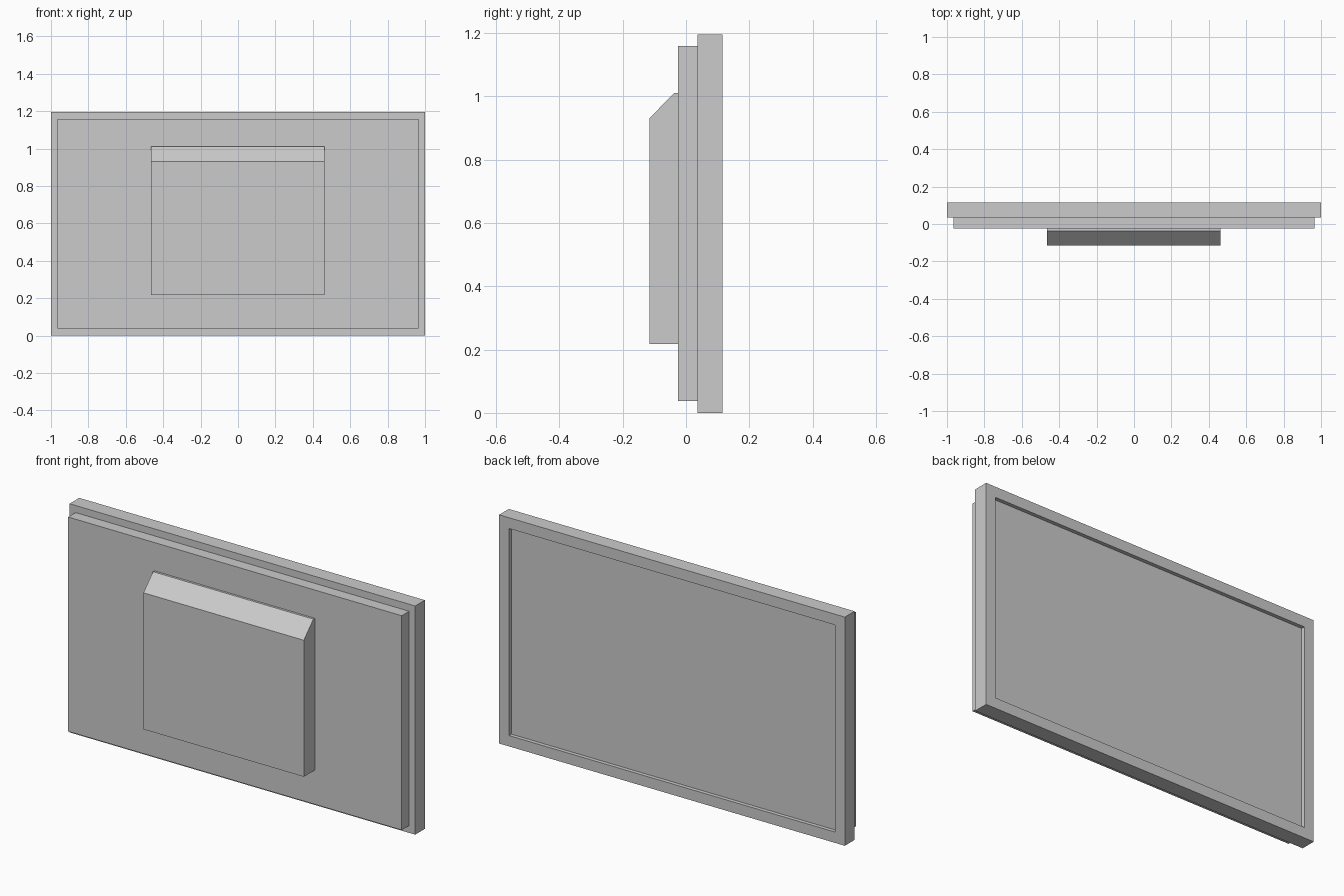
import bpy
import bmesh
from mathutils import Vector

cube = bpy.data.objects.get("Cube")
if cube:
    bpy.data.objects.remove(cube, do_unlink=True)

grey = bpy.data.materials.new("plain_grey")
grey.use_nodes = True
colour = (0.6, 0.6, 0.6, 1)
grey.diffuse_color = colour
grey.node_tree.nodes["Principled BSDF"].inputs["Base Color"].default_value = colour


def extrude_profile(bm, profile, x0, x1):
    """Sweep a closed (y, z) outline from x0 to x1."""
    face = bm.faces.new([bm.verts.new((x0, y, z)) for y, z in profile])
    swept = bmesh.ops.extrude_face_region(bm, geom=[face])
    moved = [v for v in swept["geom"] if isinstance(v, bmesh.types.BMVert)]
    bmesh.ops.translate(bm, verts=moved, vec=(x1 - x0, 0, 0))
    bmesh.ops.recalc_face_normals(bm, faces=bm.faces)


def add_part(name, profile, x0, x1, recess=None):
    bm = bmesh.new()
    extrude_profile(bm, profile, x0, x1)
    if recess:
        # Sink a panel into the +y face, leaving a border
        border, depth = recess
        back = max(bm.faces, key=lambda f: f.normal.y)
        bmesh.ops.inset_region(bm, faces=[back], thickness=border)
        rim = bmesh.ops.extrude_face_region(bm, geom=[back])
        moved = [v for v in rim["geom"] if isinstance(v, bmesh.types.BMVert)]
        bmesh.ops.translate(bm, verts=moved, vec=Vector((0, -depth, 0)))
        if back.is_valid:
            bmesh.ops.delete(bm, geom=[back], context='FACES_ONLY')
        bmesh.ops.recalc_face_normals(bm, faces=bm.faces)
    mesh = bpy.data.meshes.new(name)
    bm.to_mesh(mesh)
    bm.free()
    mesh.materials.append(grey)
    obj = bpy.data.objects.new(name, mesh)
    bpy.context.collection.objects.link(obj)
    return obj


def rectangle(y0, y1, z0, z1):
    return [(y0, z0), (y1, z0), (y1, z1), (y0, z1)]


# Screen frame with the recessed display
add_part("screen_frame", rectangle(0.036, 0.116, 0, 1.196), -1, 1, recess=(0.08, 0.02))

# Slightly smaller rear casing
add_part("rear_casing", rectangle(-0.025, 0.036, 0.038, 1.159), -0.965, 0.965)

# Electronics housing with a sloped top edge
housing = [(-0.116, 0.217), (-0.025, 0.217), (-0.025, 1.011), (-0.037, 1.011), (-0.116, 0.931)]
add_part("rear_housing", housing, -0.466, 0.462)
